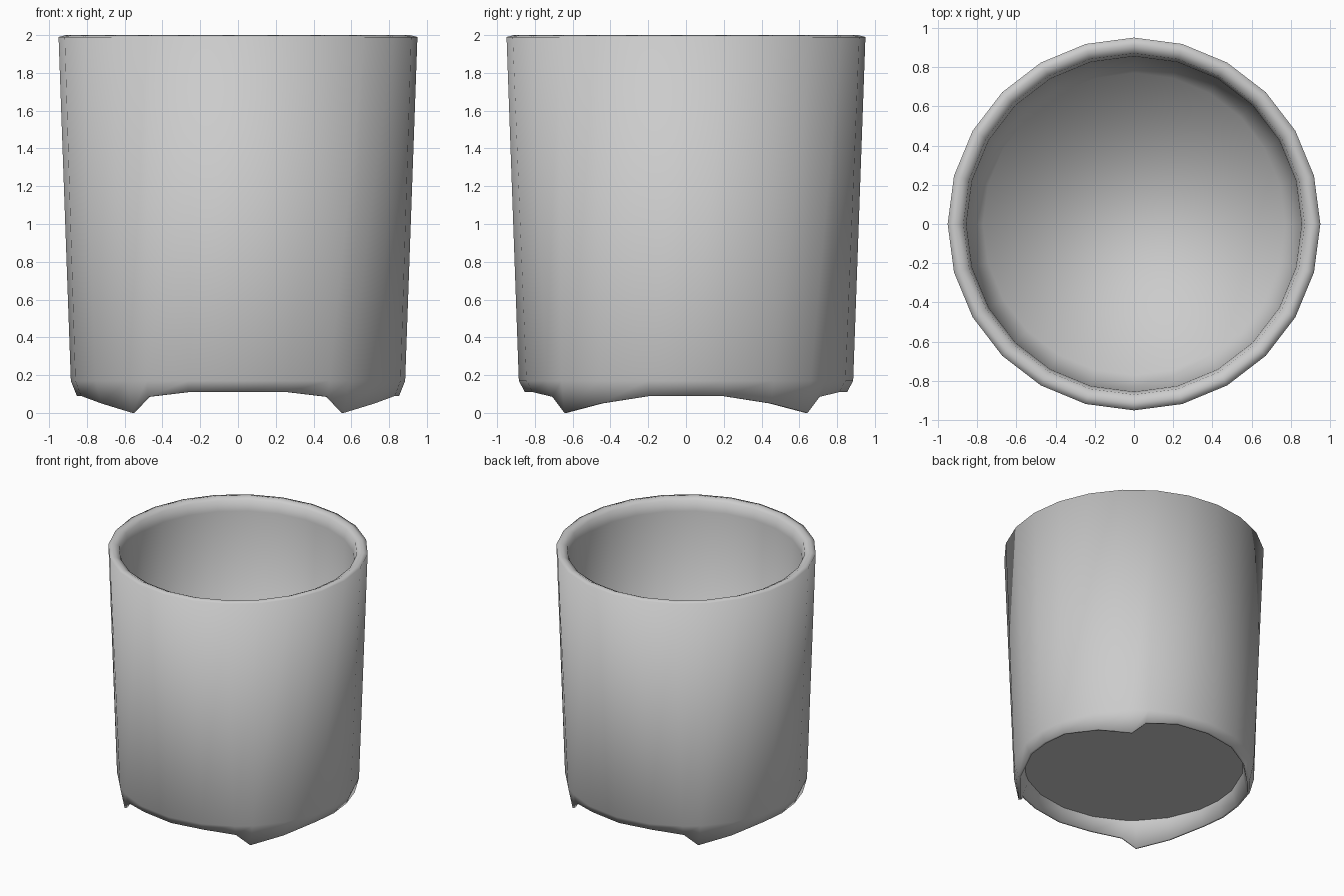
import bpy, bmesh, math

if "Cube" in bpy.data.objects:
    bpy.data.objects.remove(bpy.data.objects["Cube"])

mat = bpy.data.materials.new("plain grey")
mat.diffuse_color = (0.6, 0.6, 0.6, 1)
mat.use_nodes = True
mat.node_tree.nodes["Principled BSDF"].inputs["Base Color"].default_value = mat.diffuse_color

# One quadrant of the foot edge: (angle in degrees, height); mirrored all round
QUAD = [(0, 0.09), (13, 0.09), (32, 0.05), (49, 0.0), (56, 0.085), (72, 0.11), (90, 0.11)]
foot = list(QUAD)
foot += [(180 - a, z) for a, z in reversed(QUAD[:-1])]
foot += [(360 - a, z) for a, z in reversed(foot[1:-1])]
N = len(foot)

bm = bmesh.new()


def ring(r, z, warp=0.0, wave=False):
    """Ring of vertices; warp pulls the even angles toward the foot angles."""
    out = []
    for i, (a, fz) in enumerate(foot):
        t = math.radians((1 - warp) * 360 * i / N + warp * a)
        out.append(bm.verts.new((r * math.cos(t), r * math.sin(t), fz if wave else z)))
    return out


def bridge(a, b):
    for i in range(N):
        j = (i + 1) % N
        bm.faces.new((a[i], a[j], b[j], b[i]))


# Cup section from the underside, up the outside, over the rim and down inside
rings = [
    ring(0.80, 0.21, 1),
    ring(0.835, 0, 1, True),
    ring(0.853, 0, 1, True),
    ring(0.885, 0.17, 0.8),
    ring(0.95, 1.99),
    ring(0.91, 2.0),
    ring(0.87, 1.98),
    ring(0.855, 1.9),
    ring(0.77, 0.27),
]
for a, b in zip(rings, rings[1:]):
    bridge(a, b)

# Flat underside and flat inner floor
underside = bm.faces.new(rings[0])
bm.faces.new(rings[-1])

bmesh.ops.recalc_face_normals(bm, faces=bm.faces)

# Soft everywhere except the edge of the recessed underside
for f in bm.faces:
    f.smooth = True
for e in underside.edges:
    e.smooth = False

mesh = bpy.data.meshes.new("cup")
bm.to_mesh(mesh)
bm.free()
mesh.materials.append(mat)
cup = bpy.data.objects.new("cup", mesh)
bpy.context.collection.objects.link(cup)
